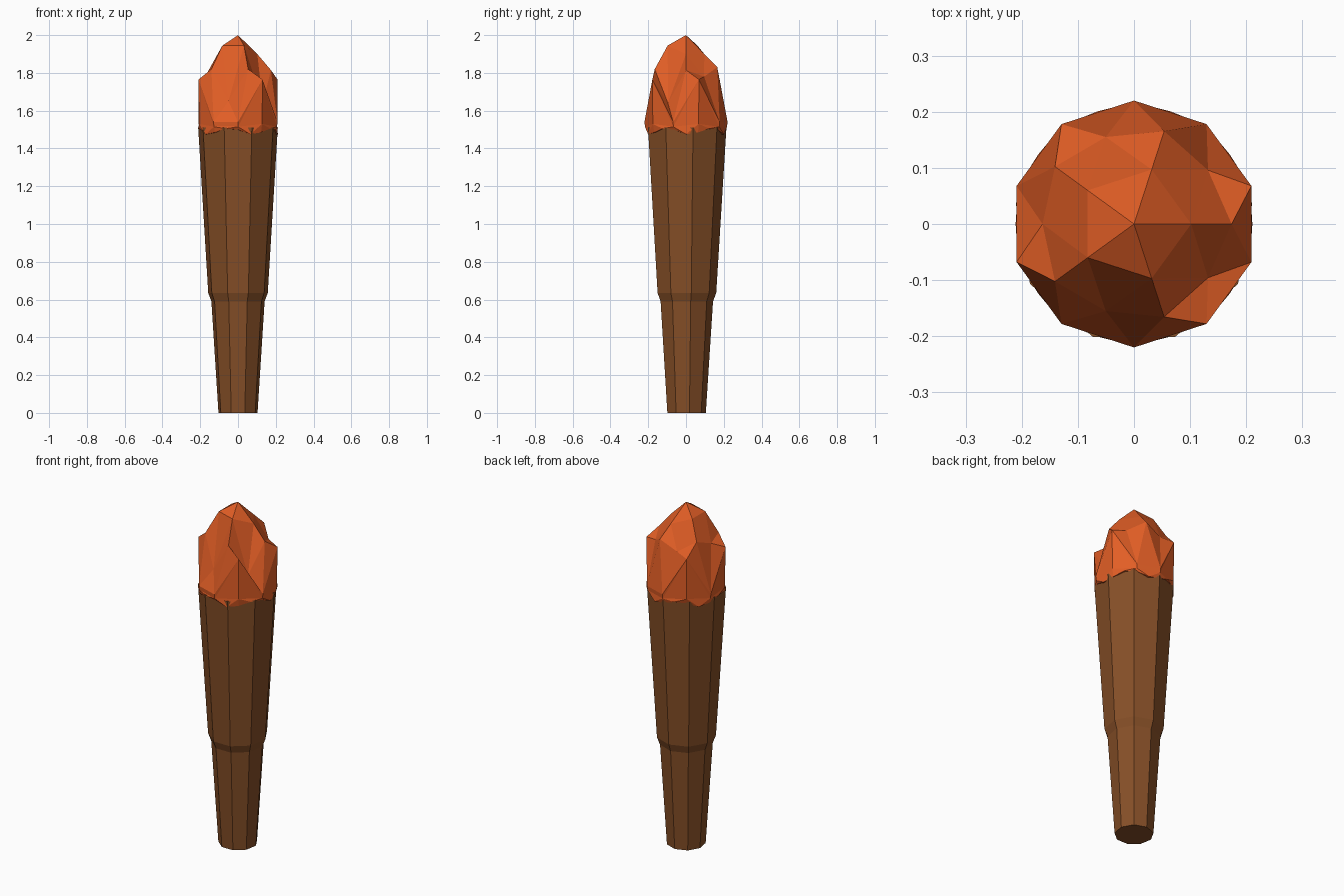
import bpy
import bmesh
from math import sin, cos, radians

cube = bpy.data.objects.get("Cube")
if cube:
    bpy.data.objects.remove(cube)


def make_material(name, colour):
    mat = bpy.data.materials.new(name)
    mat.use_nodes = True
    mat.diffuse_color = colour
    mat.node_tree.nodes["Principled BSDF"].inputs["Base Color"].default_value = colour
    return mat


def make_object(name, bm, mat):
    bmesh.ops.recalc_face_normals(bm, faces=bm.faces[:])
    mesh = bpy.data.meshes.new(name)
    bm.to_mesh(mesh)
    bm.free()
    mesh.materials.append(mat)
    obj = bpy.data.objects.new(name, mesh)
    bpy.context.collection.objects.link(obj)
    return obj


def ring(bm, start, radii, heights):
    """Evenly spaced points round the z axis, one per height."""
    step = 360 / len(heights)
    verts = []
    for i, (r, z) in enumerate(zip(radii, heights)):
        a = radians(start + i * step)
        verts.append(bm.verts.new((r * cos(a), r * sin(a), z)))
    return verts


wood = make_material("brown wood", (0.235, 0.077, 0.020, 1))
fire = make_material("flame orange", (0.76, 0.112, 0.019, 1))

# Handle: nine-sided tapered shaft with a small step above the grip
SIDES = 9
bm = bmesh.new()
rings = [ring(bm, 90, [r] * SIDES, [z] * SIDES)
         for r, z in [(0.105, 0), (0.143, 0.59), (0.16, 0.635), (0.214, 1.51)]]
for low, high in zip(rings, rings[1:]):
    for i in range(SIDES):
        j = (i + 1) % SIDES
        bm.faces.new((low[i], low[j], high[j], high[i]))
bm.faces.new(rings[0])
bm.faces.new(rings[-1])
make_object("handle", bm, wood)

# Flame: faceted ball drawn up to a point, with uneven shoulders
bm = bmesh.new()
tip = bm.verts.new((0, 0, 2))
crown = ring(bm, 0, [0.102] * 5, [1.9, 1.9, 1.945, 1.945, 1.945])
upper = ring(bm, 0, [0.174, 0.163] * 5,
             [1.815, 1.78, 1.83, 1.78, 1.84, 1.8, 1.82, 1.65, 1.82, 1.64])
raised = {0, 3, 5, 8}
shoulder = ring(bm, 18, [0.22] * 10,
                [1.765 if i in raised else 1.54 for i in range(10)])
base = ring(bm, 18, [0.217] * 10,
            [1.53 if i in raised else 1.515 for i in range(10)])
for i in range(5):
    j = (i + 1) % 5
    bm.faces.new((tip, crown[i], crown[j]))
    bm.faces.new((crown[i], upper[2 * i - 1], upper[2 * i]))
    bm.faces.new((crown[i], upper[2 * i], upper[2 * i + 1]))
    bm.faces.new((crown[i], upper[2 * i + 1], crown[j]))
for i in range(10):
    j = (i + 1) % 10
    bm.faces.new((upper[i], shoulder[i], upper[j]))
    bm.faces.new((upper[j], shoulder[i], shoulder[j]))
    # split each side panel down from its raised corner
    if j in raised:
        bm.faces.new((shoulder[i], base[i], shoulder[j]))
        bm.faces.new((base[i], base[j], shoulder[j]))
    else:
        bm.faces.new((shoulder[i], base[j], shoulder[j]))
        bm.faces.new((shoulder[i], base[i], base[j]))

# Jagged lower hem that licks over the rim of the handle
hem = ring(bm, 18, [0.207, 0.211] * 10, [1.485, 1.505, 1.5, 1.475] * 5)
for i in range(10):
    j = (i + 1) % 10
    a, b, c = hem[2 * i], hem[2 * i + 1], hem[(2 * i + 2) % 20]
    bm.faces.new((base[i], a, b))
    bm.faces.new((base[i], b, base[j]))
    bm.faces.new((base[j], b, c))
core = bm.verts.new((0, 0, 1.47))
for i in range(20):
    bm.faces.new((core, hem[i], hem[(i + 1) % 20]))
make_object("flame", bm, fire)
